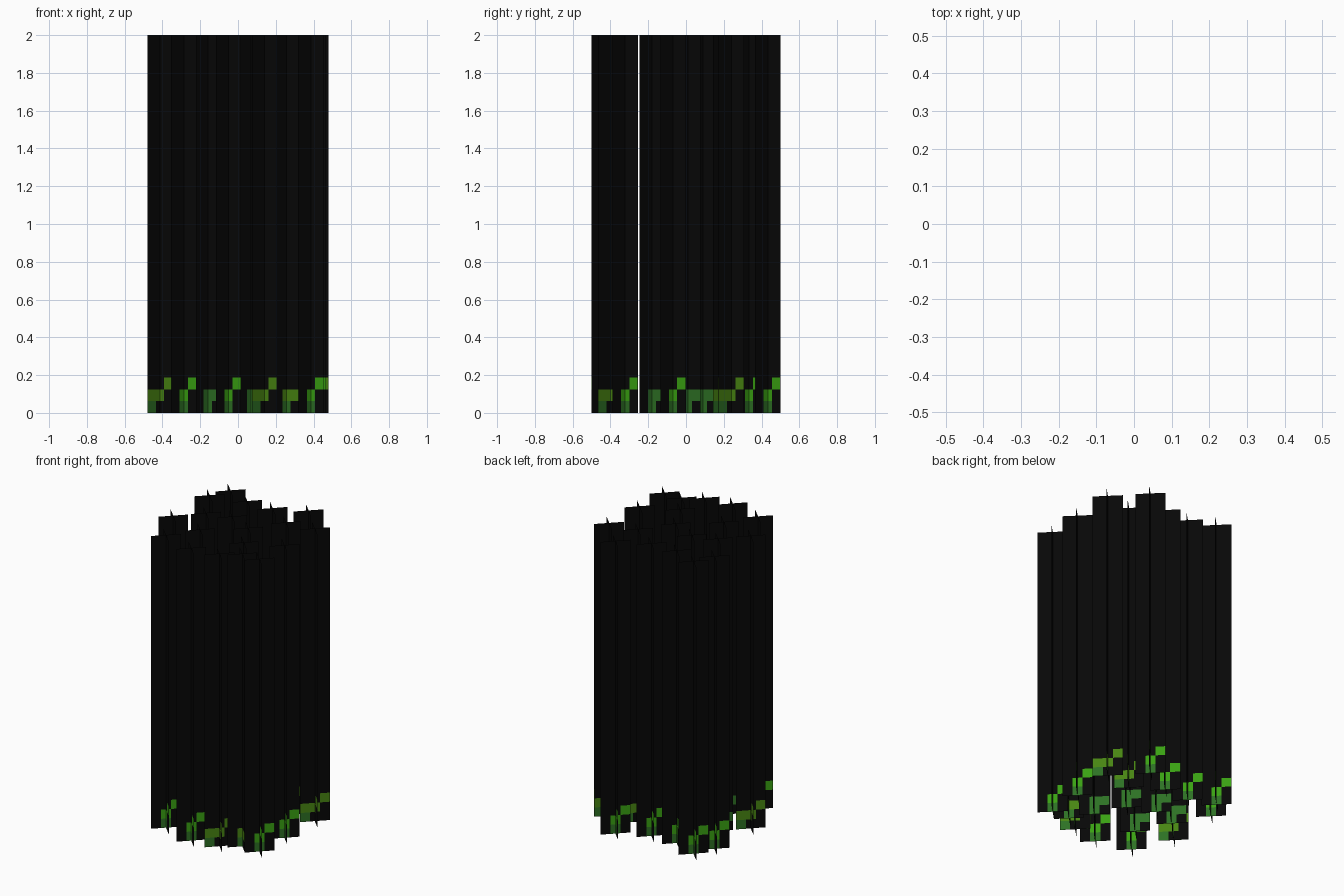
import bpy, bmesh, math
from mathutils import Vector

if "Cube" in bpy.data.objects:
    bpy.data.objects.remove(bpy.data.objects["Cube"])

def mat(name, rgb):
    m = bpy.data.materials.new(name)
    m.diffuse_color = (*rgb, 1)
    m.use_nodes = True
    m.node_tree.nodes["Principled BSDF"].inputs["Base Color"].default_value = m.diffuse_color
    return m

MATS = [mat("black", (0.0022, 0.0022, 0.0022)),
        mat("bright_green", (0.042, 0.36, 0.006)),
        mat("dark_green", (0.027, 0.165, 0.018)),
        mat("olive_green", (0.065, 0.235, 0.006))]

PX = 0.0625                       # size of one painted square
ROWS = [0, PX, 2 * PX, 3 * PX, 2.0]
OFF = 0.0006                      # gap between the two sides of a card

# colour of each painted square: (column, row) -> material
BRIGHT = {(1, 0): 2, (1, 1): 1, (2, 2): 1}
OLIVE = {(0, 0): 2, (0, 1): 3, (1, 1): 3, (2, 2): 3}
SMALL = {(1, 0): 2, (1, 1): 2, (2, 1): 2}
SMALL_OLIVE = {(1, 0): 2, (1, 1): 3, (2, 1): 3}

# plant positions by kind
PLANTS = [
    (BRIGHT, [(-.40, .265), (-.335, .397), (.028, .334), (.23, .433),
              (-.287, -.367), (-.05, -.433), (.387, -.322),
              (.399, -.068), (-.16, .328)]),
    (OLIVE, [(-.413, -.11), (.413, .24), (.14, -.40), (.216, .21)]),
    (SMALL_OLIVE, [(.257, -.32)]),
    (SMALL, [(.17, -.18), (.07, .01), (-.107, .09), (-.16, -.18), (-.27, .04)]),
]

def sprout(name, x, y, paint):
    """Two crossed upright cards, each side painted the same way round."""
    bm = bmesh.new()
    for k in range(4):
        a = math.radians(45 + 90 * k)
        d = Vector((math.cos(a), math.sin(a), 0))
        base = Vector((x, y, 0)) + Vector((d.y, -d.x, 0)) * OFF
        grid = [[bm.verts.new(base + d * (c - 1.5) * PX + Vector((0, 0, z)))
                 for c in range(4)] for z in ROWS]
        for r in range(4):
            for c in range(3):
                f = bm.faces.new((grid[r][c], grid[r][c + 1],
                                  grid[r + 1][c + 1], grid[r + 1][c]))
                f.material_index = paint.get((c, r), 0)
    me = bpy.data.meshes.new(name)
    bm.to_mesh(me)
    bm.free()
    for m in MATS:
        me.materials.append(m)
    bpy.context.collection.objects.link(bpy.data.objects.new(name, me))

n = 0
for paint, spots in PLANTS:
    for x, y in spots:
        n += 1
        sprout(f"sprout_{n:02d}", x, y, paint)
